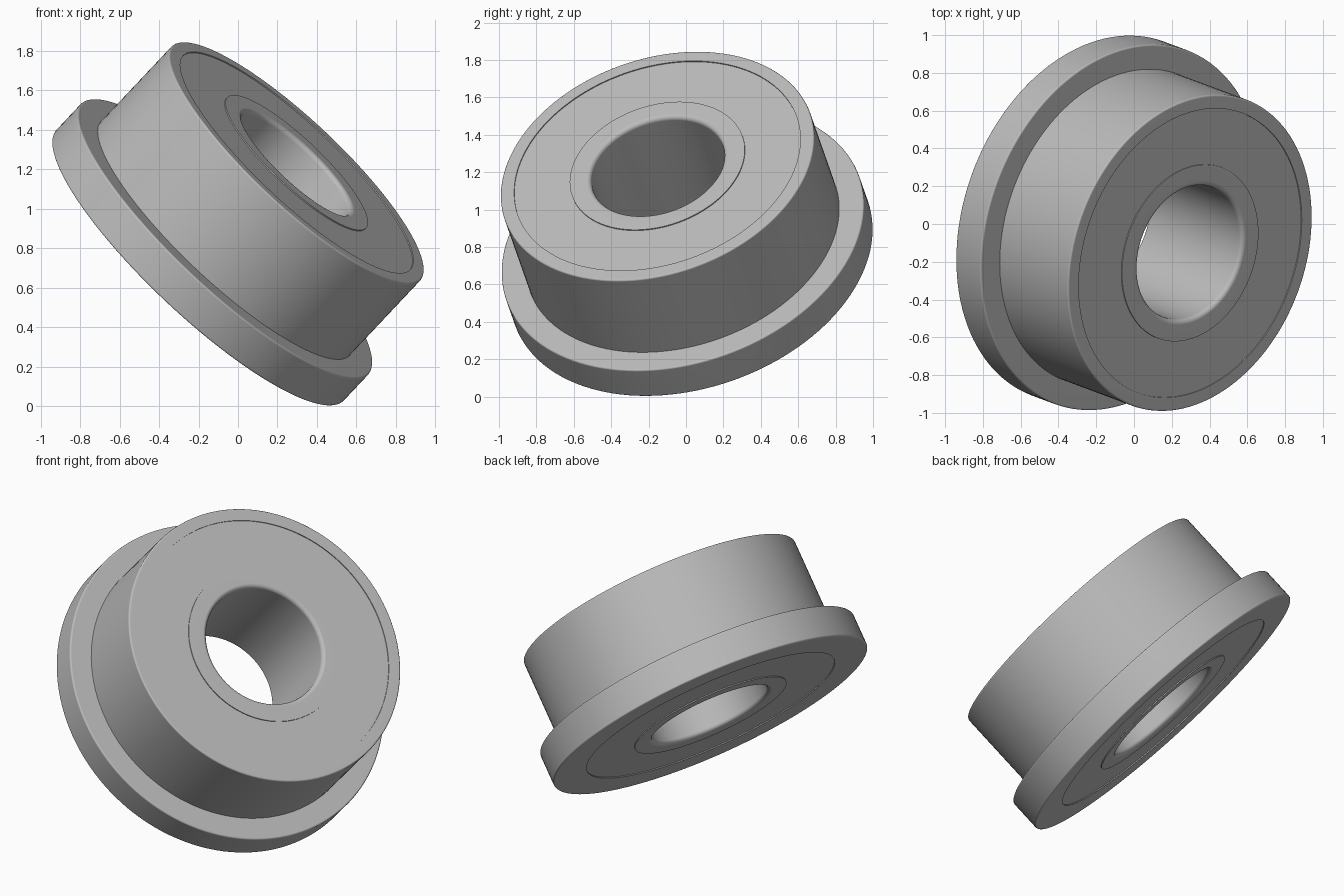
import bpy, bmesh, math
from mathutils import Matrix, Vector

cube = bpy.data.objects.get("Cube")
if cube:
    bpy.data.objects.remove(cube, do_unlink=True)

SIDES = 128
AXIS = Vector((0.664, -0.248, 0.705)).normalized()
BASE = Vector((-0.197, 0.031, 0.709))      # centre of the flange's back face
PLACE = Matrix.Translation(BASE) @ AXIS.to_track_quat('Z', 'Y').to_matrix().to_4x4()

# Main dimensions: radii and heights along the axis
DEPTH, FLANGE_DEPTH = 0.745, 0.2
FLANGE, BODY, SEAL_OUT, SEAL_IN, BORE = 1.0, 0.865, 0.79, 0.483, 0.367
RECESS, EDGE, LIP = 0.006, 0.01, 0.025

steel = bpy.data.materials.new("steel grey")
steel.use_nodes = True
colour = (0.5, 0.5, 0.5, 1)
steel.diffuse_color = colour
steel.node_tree.nodes["Principled BSDF"].inputs["Base Color"].default_value = colour


def rounded(corners, steps=4):
    """Closed (radius, height, fillet) outline with its corners filleted."""
    pts = []
    for i, (r, h, fillet) in enumerate(corners):
        p = Vector((r, h))
        if not fillet:
            pts.append(p)
            continue
        a = (Vector(corners[i - 1][:2]) - p).normalized()
        b = (Vector(corners[(i + 1) % len(corners)][:2]) - p).normalized()
        for k in range(steps + 1):
            t = math.pi / 2 * k / steps
            pts.append(p + fillet * (a * (1 - math.sin(t)) + b * (1 - math.cos(t))))
    return pts


def lathe(name, corners):
    """Revolve a closed outline around the bearing axis."""
    bm = bmesh.new()
    outline = rounded(corners)
    rings = []
    for s in range(SIDES):
        a = math.tau * s / SIDES
        rings.append([bm.verts.new((p.x * math.cos(a), p.x * math.sin(a), p.y))
                      for p in outline])
    n = len(outline)
    for s in range(SIDES):
        one, two = rings[s], rings[(s + 1) % SIDES]
        for i in range(n):
            j = (i + 1) % n
            bm.faces.new((one[i], two[i], two[j], one[j]))
    bmesh.ops.recalc_face_normals(bm, faces=bm.faces)
    mesh = bpy.data.meshes.new(name)
    bm.to_mesh(mesh)
    bm.free()
    mesh.materials.append(steel)
    obj = bpy.data.objects.new(name, mesh)
    bpy.context.collection.objects.link(obj)
    obj.matrix_world = PLACE
    bpy.ops.object.select_all(action='DESELECT')
    obj.select_set(True)
    bpy.context.view_layer.objects.active = obj
    bpy.ops.object.shade_smooth_by_angle(angle=math.radians(35))
    weighted = obj.modifiers.new("flat face normals", 'WEIGHTED_NORMAL')
    weighted.keep_sharp = True
    return obj


# Outer race with its flange
lathe("outer_race", [
    (SEAL_OUT, 0, 0), (FLANGE, 0, EDGE), (FLANGE, FLANGE_DEPTH, EDGE),
    (BODY, FLANGE_DEPTH, 0), (BODY, DEPTH, EDGE), (SEAL_OUT, DEPTH, 0)])

# Inner race with a rounded bore
lathe("inner_race", [
    (BORE, 0, LIP), (SEAL_IN, 0, 0), (SEAL_IN, DEPTH, 0), (BORE, DEPTH, LIP)])

# Slightly sunken seals closing both ends
for name, low in (("back_seal", RECESS), ("front_seal", DEPTH - RECESS - 0.04)):
    lathe(name, [(SEAL_IN, low, 0), (SEAL_OUT, low, 0),
                 (SEAL_OUT, low + 0.04, 0), (SEAL_IN, low + 0.04, 0)])
